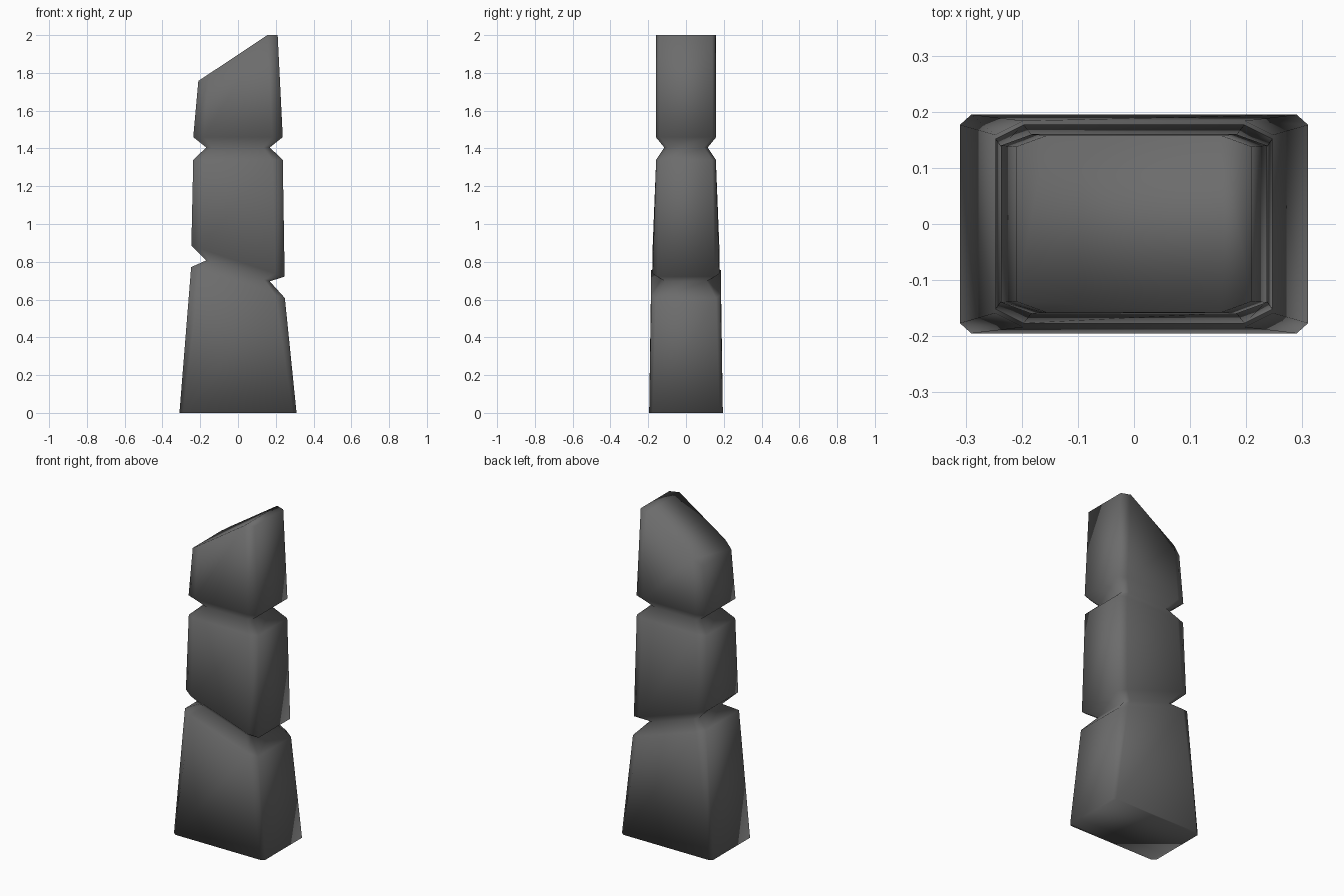
import bpy
import bmesh

cube = bpy.data.objects.get("Cube")
if cube:
    bpy.data.objects.remove(cube, do_unlink=True)

stone = bpy.data.materials.new("dark grey stone")
stone.use_nodes = True
grey = (0.15, 0.15, 0.15, 1)
stone.diffuse_color = grey
stone.node_tree.nodes["Principled BSDF"].inputs["Base Color"].default_value = grey

# Cross-sections: height at x = 0, slope along x, half width, half depth, chamfer x, chamfer y
SECTIONS = [
    (0.00, 0.00, 0.31, 0.195, 0.02, 0.018),     # base
    (0.69, -0.33, 0.248, 0.184, 0.05, 0.025),   # lower lip of slanted groove
    (0.752, -0.33, 0.168, 0.13, 0.03, 0.02),    # bottom of slanted groove
    (0.803, -0.33, 0.247, 0.177, 0.05, 0.025),  # upper lip of slanted groove
    (1.34, 0.00, 0.237, 0.158, 0.055, 0.02),    # lower lip of level groove
    (1.405, 0.00, 0.168, 0.115, 0.035, 0.02),   # bottom of level groove
    (1.46, 0.00, 0.237, 0.16, 0.055, 0.02),     # upper lip of level groove
    (1.897, 0.667, 0.21, 0.158, 0.055, 0.02),   # slanted top
]


def ring(bm, height, slope, w, d, cx, cy):
    """Eight-sided chamfered outline, tilted along x and capped at the peak."""
    outline = [(w, -d + cy), (w, d - cy), (w - cx, d), (cx - w, d),
               (-w, d - cy), (-w, cy - d), (cx - w, -d), (w - cx, -d)]
    return [bm.verts.new((x, y, min(2, height + slope * x))) for x, y in outline]


# Loft the sections into one pillar
bm = bmesh.new()
rings = [ring(bm, *section) for section in SECTIONS]
for low, high in zip(rings, rings[1:]):
    for i in range(8):
        j = (i + 1) % 8
        bm.faces.new((low[i], low[j], high[j], high[i]))
bm.faces.new(rings[0][::-1])

# Cap: flat peak strip beside the sloping face
top = rings[-1]
bm.faces.new((top[0], top[1], top[2], top[7]))
bm.faces.new(top[2:])
bmesh.ops.recalc_face_normals(bm, faces=bm.faces)

for face in bm.faces:
    face.smooth = True

mesh = bpy.data.meshes.new("grooved_pillar")
bm.to_mesh(mesh)
bm.free()
mesh.materials.append(stone)
pillar = bpy.data.objects.new("grooved_pillar", mesh)
bpy.context.collection.objects.link(pillar)
